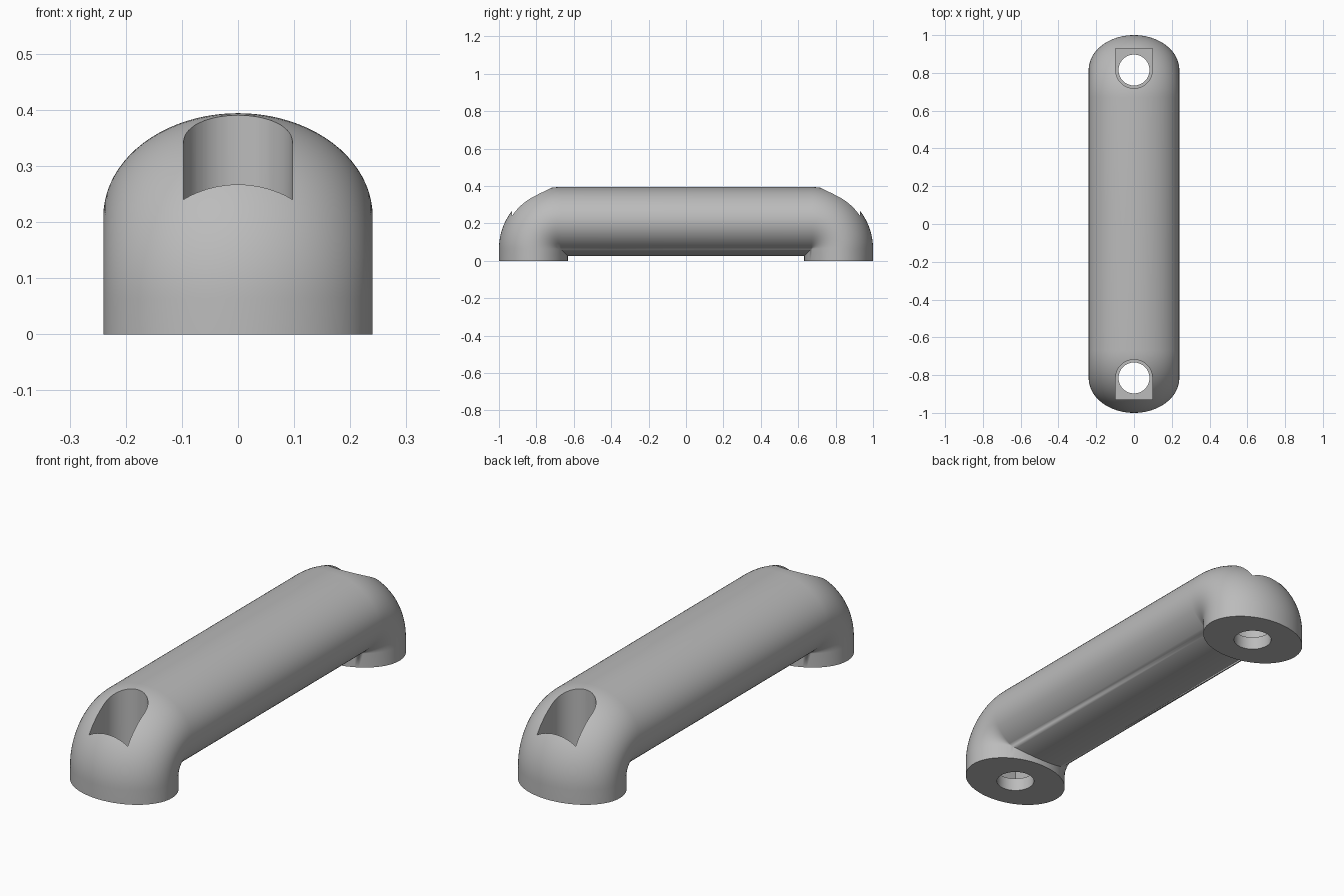
import bpy, bmesh
from math import sin, cos, pi

if "Cube" in bpy.data.objects:
    bpy.data.objects.remove(bpy.data.objects["Cube"])

HALF_W, HALF_H = 0.24, 0.184       # oval section of the grip
BEND_Y, BEND_Z, BEND_R = 0.67, 0.064, 0.146
HOLE_Y = 0.815
SIDES, STEPS = 80, 28

metal = bpy.data.materials.new("grey")
metal.use_nodes = True
grey = (0.5, 0.5, 0.5, 1)
metal.diffuse_color = grey
metal.node_tree.nodes["Principled BSDF"].inputs["Base Color"].default_value = grey


def make_object(name, bm):
    bmesh.ops.recalc_face_normals(bm, faces=bm.faces)
    mesh = bpy.data.meshes.new(name)
    bm.to_mesh(mesh)
    bm.free()
    mesh.materials.append(metal)
    ob = bpy.data.objects.new(name, mesh)
    bpy.context.collection.objects.link(ob)
    return ob


def prism(name, outline, z0, z1):
    bm = bmesh.new()
    face = bm.faces.new([bm.verts.new((x, y, z0)) for x, y in outline])
    top = bmesh.ops.extrude_face_region(bm, geom=[face])["geom"]
    bmesh.ops.translate(bm, vec=(0, 0, z1 - z0),
                        verts=[v for v in top if isinstance(v, bmesh.types.BMVert)])
    ob = make_object(name, bm)
    ob.hide_render = True
    ob.hide_set(True)
    return ob


def section(side, t):
    """Oval ring at bend angle t; the tight inner side meets in a mitre."""
    ring = []
    for i in range(SIDES):
        a = 2 * pi * i / SIDES
        rho = BEND_R + HALF_H * cos(a)
        c, s = (cos(t), sin(t)) if rho > 0 else (1, 1)
        ring.append((HALF_W * sin(a), side * (BEND_Y + rho * c), BEND_Z + rho * s))
    return ring


# Grip and both feet as one swept tube
angles = [pi / 2 * k / STEPS for k in range(STEPS + 1)]
foot = lambda side: [(x, y, 0) for x, y, z in section(side, 0)]
rings = [foot(-1)] + [section(-1, t) for t in angles]
rings += [section(1, t) for t in reversed(angles)] + [foot(1)]
bm = bmesh.new()
loops = [[bm.verts.new(p) for p in ring] for ring in rings]
for lo, hi in zip(loops, loops[1:]):
    for i in range(SIDES):
        j = (i + 1) % SIDES
        bm.faces.new((lo[i], lo[j], hi[j], hi[i]))
bm.faces.new(loops[0])
bm.faces.new(loops[-1])
bmesh.ops.remove_doubles(bm, verts=bm.verts, dist=1e-5)
bmesh.ops.dissolve_degenerate(bm, edges=bm.edges, dist=1e-5)
handle = make_object("handle", bm)

# Screw holes with pockets that open outwards
cutters = []
for side, label in ((-1, "front"), (1, "back")):
    arc = [pi * k / 32 for k in range(33)]
    slot = [(0.097 * cos(a), side * (HOLE_Y - 0.097 * sin(a))) for a in arc]
    slot += [(-0.097, side * 0.93), (0.097, side * 0.93)]
    hole = [(0.082 * cos(2 * a), side * HOLE_Y + 0.082 * sin(2 * a)) for a in arc[:-1]]
    cutters.append(prism(label + "_pocket_cutter", slot, 0.06, 0.6))
    cutters.append(prism(label + "_hole_cutter", hole, -0.1, 0.2))

bpy.context.view_layer.objects.active = handle
handle.select_set(True)
for cutter in cutters:
    mod = handle.modifiers.new(cutter.name, "BOOLEAN")
    mod.operation, mod.solver, mod.object = "DIFFERENCE", "EXACT", cutter
    bpy.ops.object.modifier_apply(modifier=mod.name)
for cutter in cutters:
    bpy.data.objects.remove(cutter)

bpy.ops.object.shade_smooth_by_angle(angle=pi / 6)
